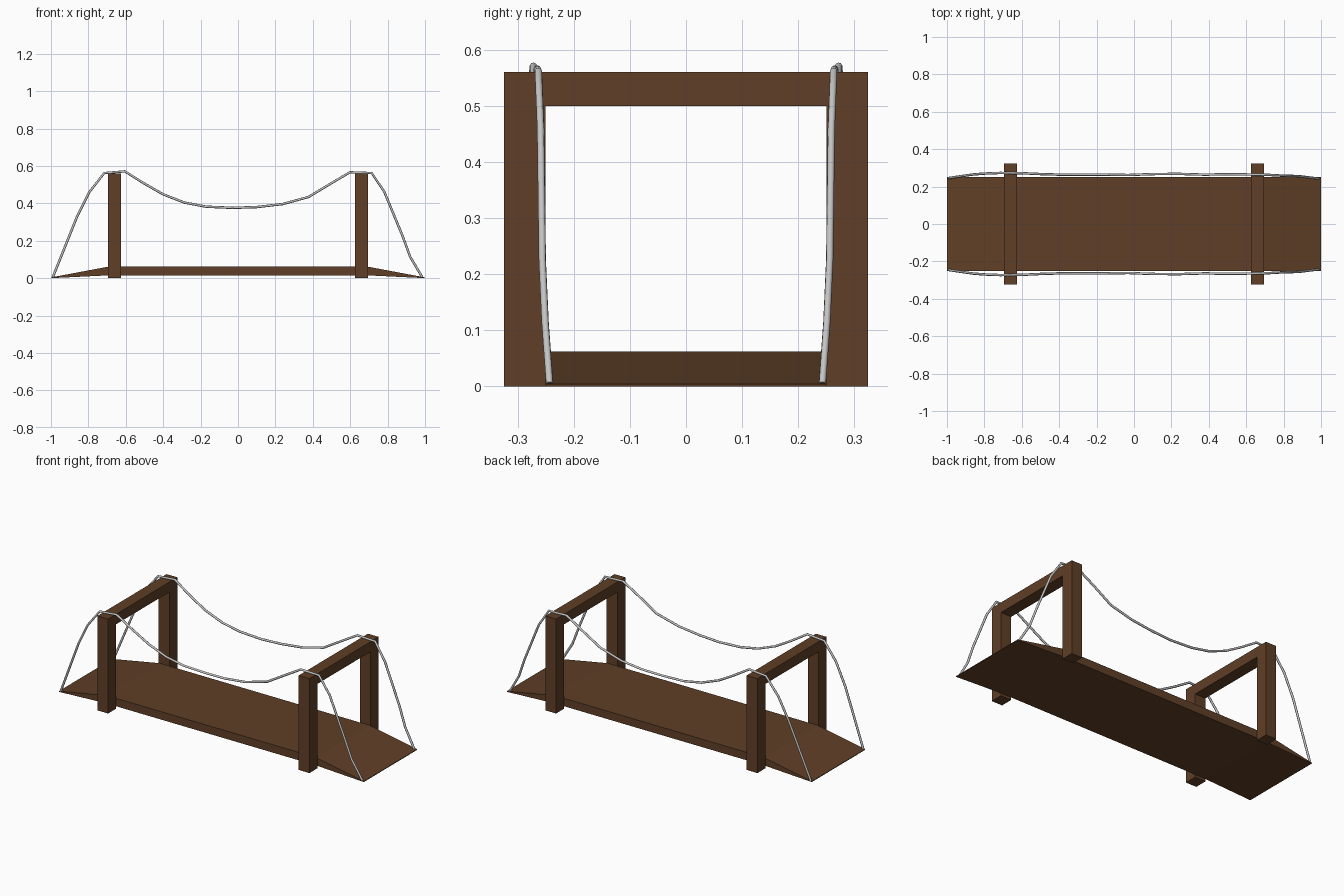
import bpy, bmesh
from mathutils import Vector

if "Cube" in bpy.data.objects:
    bpy.data.objects.remove(bpy.data.objects["Cube"])


def material(name, rgb):
    m = bpy.data.materials.new(name)
    m.diffuse_color = (*rgb, 1)
    m.use_nodes = True
    m.node_tree.nodes["Principled BSDF"].inputs["Base Color"].default_value = m.diffuse_color
    return m


wood = material("brown wood", (0.115, 0.05, 0.02))
steel = material("grey steel", (0.55, 0.55, 0.55))


def finish(name, bm, mat):
    bmesh.ops.recalc_face_normals(bm, faces=bm.faces)
    me = bpy.data.meshes.new(name)
    bm.to_mesh(me)
    bm.free()
    me.materials.append(mat)
    ob = bpy.data.objects.new(name, me)
    bpy.context.collection.objects.link(ob)
    return ob


def box(name, lo, hi, mat):
    bm = bmesh.new()
    bmesh.ops.create_cube(bm, size=1)
    for v in bm.verts:
        v.co = Vector([(lo[i] + hi[i]) / 2 + v.co[i] * (hi[i] - lo[i]) for i in range(3)])
    return finish(name, bm, mat)


# Deck: side profile with ramped ends, extruded across the width
profile = [(-1, 0), (-0.69, 0.015), (0.69, 0.015), (1, 0),
           (1, 0.004), (0.69, 0.062), (-0.69, 0.062), (-1, 0.004)]
bm = bmesh.new()
face = bm.faces.new([bm.verts.new((x, -0.25, z)) for x, z in profile])
out = bmesh.ops.extrude_face_region(bm, geom=[face])
bmesh.ops.translate(bm, vec=(0, 0.5, 0),
                    verts=[g for g in out["geom"] if isinstance(g, bmesh.types.BMVert)])
finish("deck", bm, wood)

# Two portal frames: posts beside the deck and a top beam
for end, x in (("left", -0.66), ("right", 0.66)):
    for side, y in (("front", -0.287), ("back", 0.287)):
        box(f"{end}_{side}_post", (x - 0.035, y - 0.037, 0), (x + 0.035, y + 0.037, 0.56), wood)
    box(f"{end}_beam", (x - 0.035, -0.25, 0.5), (x + 0.035, 0.25, 0.56), wood)

# Cables: draped path along the bridge, one per side
path = [(-0.99, 0.246, 0.005), (-0.86, 0.265, 0.33), (-0.795, 0.27, 0.46),
        (-0.715, 0.273, 0.562), (-0.605, 0.272, 0.571), (-0.5, 0.267, 0.505),
        (-0.4, 0.264, 0.448), (-0.286, 0.264, 0.404), (-0.17, 0.264, 0.382),
        (-0.03, 0.262, 0.376), (0.1, 0.267, 0.38), (0.238, 0.268, 0.396),
        (0.377, 0.264, 0.434), (0.495, 0.266, 0.505), (0.598, 0.265, 0.566),
        (0.715, 0.263, 0.562), (0.783, 0.259, 0.46), (0.88, 0.256, 0.225),
        (0.92, 0.251, 0.115), (0.985, 0.243, 0.005)]
for side, s in (("front", -1), ("back", 1)):
    cu = bpy.data.curves.new(f"{side}_cable", "CURVE")
    cu.dimensions = "3D"
    cu.bevel_depth = 0.0065
    cu.bevel_resolution = 2
    cu.use_fill_caps = True
    cu.materials.append(steel)
    sp = cu.splines.new("POLY")
    sp.points.add(len(path) - 1)
    for p, (x, y, z) in zip(sp.points, path):
        p.co = (x, s * y, z, 1)
    bpy.context.collection.objects.link(bpy.data.objects.new(f"{side}_cable", cu))
